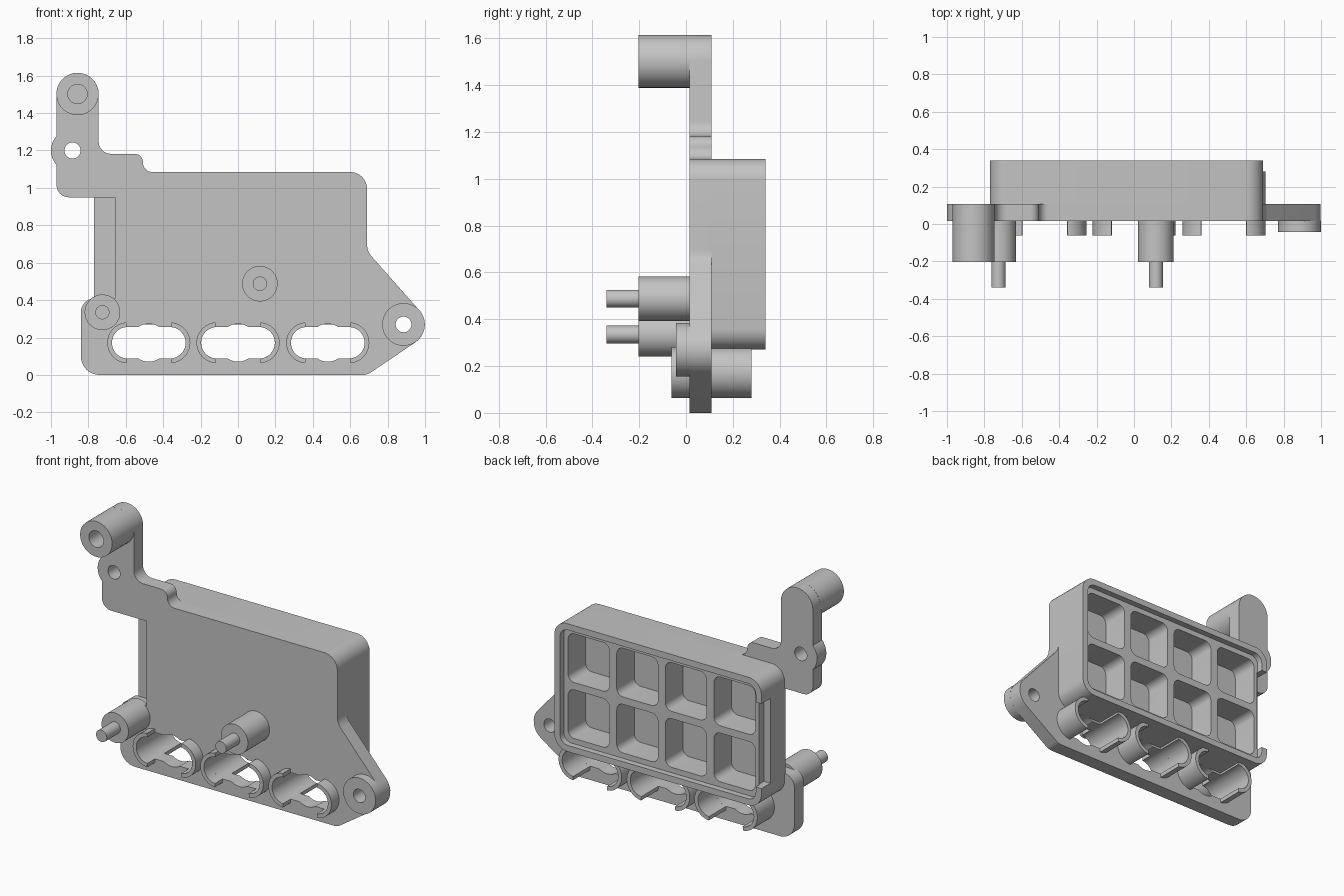
import bpy, bmesh
from math import cos, sin, pi, tan
from mathutils import Vector

if "Cube" in bpy.data.objects:
    bpy.data.objects.remove(bpy.data.objects["Cube"], do_unlink=True)

grey = bpy.data.materials.new("plain grey")
grey.use_nodes = True
GREY = (0.55, 0.55, 0.55, 1)
grey.diffuse_color = GREY
grey.node_tree.nodes["Principled BSDF"].inputs["Base Color"].default_value = GREY

FRONT, REAR, BACK = 0.015, 0.108, 0.34   # plate front, plate rear, tray rear


def arc(x, z, r, a0, a1, n=24):
    angles = [(a0 + (a1 - a0) * i / n) * pi / 180 for i in range(n + 1)]
    return [(x + r * cos(a), z + r * sin(a)) for a in angles]


def circle(x, z, r):
    return arc(x, z, r, 0, 352.5, 47)


def rounded(corners, n=8):
    """Outline from (x, z, radius) corners, each filleted by its radius."""
    out = []
    for i, (x, z, r) in enumerate(corners):
        p = Vector((x, z))
        if r == 0:
            out.append((x, z))
            continue
        u = (Vector(corners[i - 1][:2]) - p).normalized()
        v = (Vector(corners[(i + 1) % len(corners)][:2]) - p).normalized()
        half = u.angle(v) / 2
        centre = p + (u + v).normalized() * (r / sin(half))
        start = (p + u * (r / tan(half)) - centre).normalized()
        end = (p + v * (r / tan(half)) - centre).normalized()
        sweep = start.angle(end)
        for k in range(n + 1):
            a = sweep * k / n
            d = (start * sin(sweep - a) + end * sin(a)) / sin(sweep)
            out.append(tuple(centre + d * r))
    return out


def rect(x0, x1, z0, z1, r):
    return rounded([(x0, z0, r), (x1, z0, r), (x1, z1, r), (x0, z1, r)])


def prism(name, outline, y0, y1):
    bm = bmesh.new()
    face = bm.faces.new([bm.verts.new((x, y0, z)) for x, z in outline])
    new = bmesh.ops.extrude_face_region(bm, geom=[face])["geom"]
    moved = [g for g in new if isinstance(g, bmesh.types.BMVert)]
    bmesh.ops.translate(bm, vec=(0, y1 - y0, 0), verts=moved)
    if len(bm.faces) == len(outline) + 1:   # close the starting end
        bm.faces.new([v for v in bm.verts if v not in moved])
    bmesh.ops.recalc_face_normals(bm, faces=bm.faces)
    mesh = bpy.data.meshes.new(name)
    bm.to_mesh(mesh)
    bm.free()
    mesh.materials.append(grey)
    obj = bpy.data.objects.new(name, mesh)
    bpy.context.collection.objects.link(obj)
    return obj


def activate(obj):
    bpy.ops.object.select_all(action='DESELECT')
    obj.select_set(True)
    bpy.context.view_layer.objects.active = obj


def part(name, outline, y0, y1, cuts=()):
    """Extruded part with (outline, y0, y1) pockets cut out of it."""
    obj = prism(name, outline, y0, y1)
    activate(obj)
    for cut in cuts:
        cutter = prism("cutter", *cut)
        cutter.hide_render = True
        mod = obj.modifiers.new("cut", 'BOOLEAN')
        mod.operation, mod.solver, mod.object = 'DIFFERENCE', 'EXACT', cutter
        bpy.ops.object.modifier_apply(modifier=mod.name)
        bpy.data.objects.remove(cutter, do_unlink=True)
    bpy.ops.object.shade_smooth_by_angle(angle=pi / 6)
    return obj


# Mounting plate with arm, ear and slotted lower edge
bump = [(x, z, 0) for x, z in arc(-0.885, 1.2, 0.115, 138, 222, 12)]
plate_outline = rounded([
    (-0.84, 0, 0.1), (0.69, 0, 0.08), (1.0565, 0.247, 0.115),
    (0.69, 0.661, 0.1), (0.69, 1.085, 0.09), (-0.508, 1.085, 0.05),
    (-0.508, 1.182, 0.045), (-0.745, 1.182, 0.065),
    (-0.745, 1.615, 0.112), (-0.97, 1.615, 0.112)] + bump + [
    (-0.97, 0.95, 0.065), (-0.657, 0.95, 0), (-0.657, 0.41, 0),
    (-0.84, 0.41, 0.075)])

SLOTS = (-0.477, 0.0, 0.48)
SLOT_Z, END = 0.172, 0.113
through = (-0.5, 0.5)
ear_hole = (circle(0.885, 0.27, 0.042), *through)
cuts = [ear_hole, (circle(-0.885, 1.2, 0.043), *through)]
for x in SLOTS:
    stadium = (arc(x + END, SLOT_Z, 0.084, -90, 90) +
               arc(x - END, SLOT_Z, 0.084, 90, 270))
    cuts += [(stadium, *through), (circle(x, SLOT_Z, 0.101), *through)]
part("mounting_plate", plate_outline, FRONT, REAR, cuts)

# Tray: rim recess, two rows of four pockets, and a notch in the side rim
X0, X1, Z0, Z1 = -0.77, 0.69, 0.27, 1.085
cuts = [(rect(X0 + 0.04, X1 - 0.04, Z0 + 0.04, Z1 - 0.04, 0.055), 0.302, 0.5)]
for col in range(4):
    for row in range(2):
        x, z = X0 + 0.07 + col * 0.343, Z0 + 0.074 + row * 0.357
        cuts.append((rect(x, x + 0.291, z, z + 0.31, 0.045), 0.125, 0.5))
cuts.append((rounded([(X0 - 0.1, 0.4, 0), (X0 + 0.045, 0.4, 0),
                      (X0 + 0.045, 0.94, 0), (X0 - 0.1, 0.94, 0)]), 0.25, 0.5))
part("pocket_tray", rect(X0, X1, Z0, Z1, 0.09), REAR - 0.01, BACK, cuts)

# C-shaped collars on both sides of every slot
for i, x in enumerate(SLOTS):
    for side, a in ((-1, 94), (1, -86)):
        cx = x + side * END
        ring = (arc(cx, SLOT_Z, 0.109, a, a + 172) +
                arc(cx, SLOT_Z, 0.084, a + 172, a))
        end = "right" if side < 0 else "left"
        part(f"collar_{i + 1}_{end}", ring, -0.062, 0.28)

# Bosses and locating pins
part("arm_boss", circle(-0.858, 1.502, 0.113), -0.203, FRONT + 0.02,
     [(circle(-0.858, 1.502, 0.052), -0.5, -0.03)])
part("ear_boss", circle(0.885, 0.27, 0.114), -0.042, FRONT + 0.005, [ear_hole])
for name, x, z in (("middle", 0.117, 0.488), ("corner", -0.725, 0.335)):
    part(name + "_boss", circle(x, z, 0.095), -0.203, FRONT + 0.02)
    part(name + "_pin", circle(x, z, 0.038), -BACK, -0.19)
